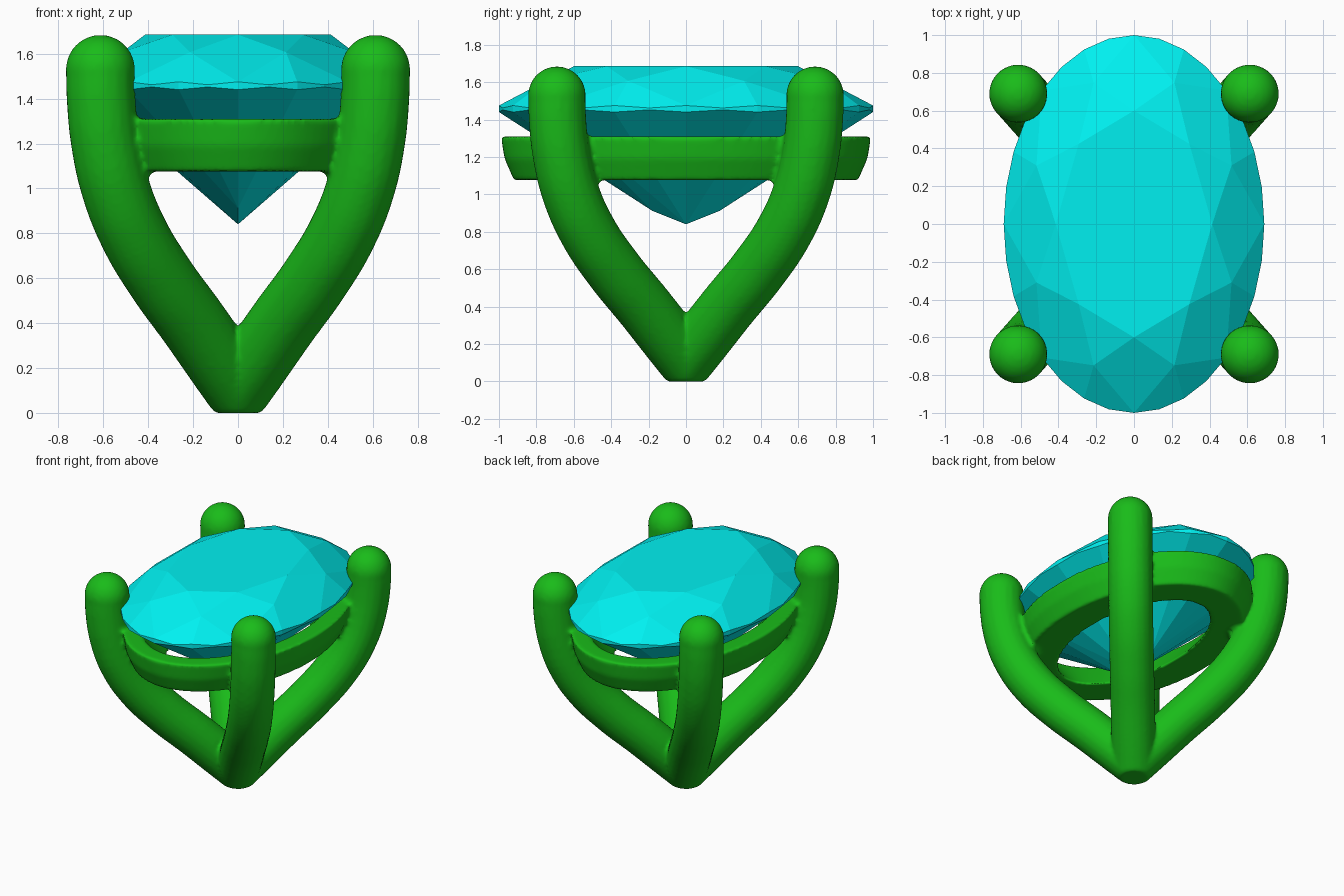
import bpy, bmesh, math
from mathutils import Matrix, Vector

if "Cube" in bpy.data.objects:
    bpy.data.objects.remove(bpy.data.objects["Cube"])

RX, RY = 0.69, 1.0      # half sizes of the oval stone
R = 0.154               # prong radius


def material(name, color):
    m = bpy.data.materials.new(name)
    m.diffuse_color = color
    m.use_nodes = True
    m.node_tree.nodes["Principled BSDF"].inputs["Base Color"].default_value = m.diffuse_color
    return m


def add_object(name, bm, mat):
    me = bpy.data.meshes.new(name)
    bm.to_mesh(me)
    bm.free()
    me.materials.append(mat)
    ob = bpy.data.objects.new(name, me)
    bpy.context.collection.objects.link(ob)
    return ob


def prong_mesh():
    """One curved prong in the +x +y quarter, cut flat where it meets the others."""
    path = [(-.30, -.30), (.06, .20), (.20, .40), (.345, .60), (.465, .80),
            (.545, 1.0), (.59, 1.2), (.61, 1.4), (.613, 1.53)]
    cu = bpy.data.curves.new("prong_path", 'CURVE')
    cu.dimensions = '3D'
    cu.bevel_depth = R
    cu.bevel_resolution = 8
    cu.resolution_u = 8
    cu.use_fill_caps = True
    sp = cu.splines.new('BEZIER')
    sp.bezier_points.add(len(path) - 1)
    for p, (x, z) in zip(sp.bezier_points, path):
        p.co = (x, x * 1.126, z)
        p.handle_left_type = p.handle_right_type = 'AUTO'
    ob = bpy.data.objects.new("prong_path", cu)
    bpy.context.collection.objects.link(ob)
    bpy.context.view_layer.update()
    ev = ob.evaluated_get(bpy.context.evaluated_depsgraph_get())
    bm = bmesh.new()
    bm.from_mesh(ev.to_mesh())
    bpy.data.objects.remove(ob)
    bmesh.ops.remove_doubles(bm, verts=bm.verts, dist=1e-4)
    # trim at the centre planes and the base
    for co, no in (((-.004, 0, 0), (1, 0, 0)), ((0, -.004, 0), (0, 1, 0)), ((0, 0, 0), (0, 0, 1))):
        cut = bmesh.ops.bisect_plane(bm, geom=bm.verts[:] + bm.edges[:] + bm.faces[:],
                                     plane_co=co, plane_no=no, clear_inner=True)
        edges = [e for e in bm.edges if e.is_boundary]
        bmesh.ops.holes_fill(bm, edges=edges, sides=0)
    bmesh.ops.recalc_face_normals(bm, faces=bm.faces)
    # domed tip
    bmesh.ops.create_uvsphere(bm, u_segments=32, v_segments=20, radius=R,
                              matrix=Matrix.Translation((.613, .69, 1.53)))
    me = bpy.data.meshes.new("prong")
    bm.to_mesh(me)
    bm.free()
    return me


def setting(mat):
    bm = bmesh.new()
    prong = prong_mesh()
    for sx in (1, -1):
        for sy in (1, -1):
            n = len(bm.verts)
            f = len(bm.faces)
            bm.from_mesh(prong)
            bm.verts.ensure_lookup_table()
            bm.faces.ensure_lookup_table()
            bmesh.ops.transform(bm, matrix=Matrix.Diagonal((sx, sy, 1, 1)), verts=bm.verts[n:])
            if sx * sy < 0:
                bmesh.ops.reverse_faces(bm, faces=bm.faces[f:])
    bpy.data.meshes.remove(prong)
    # oval seat ring: profile of (inward offset, height)
    profile = [(0, 1.31), (.02, 1.19), (.07, 1.076), (.31, 1.076), (.13, 1.31)]
    N = 96
    rings = []
    for i in range(N):
        a = math.tau * i / N
        rings.append([bm.verts.new(((.675 - o) * math.cos(a), (.99 - o) * math.sin(a), z))
                      for o, z in profile])
    ring_faces = []
    for i in range(N):
        r0, r1 = rings[i], rings[(i + 1) % N]
        for j in range(len(profile)):
            k = (j + 1) % len(profile)
            ring_faces.append(bm.faces.new((r0[j], r0[k], r1[k], r1[j])))
    bmesh.ops.recalc_face_normals(bm, faces=ring_faces)
    ob = add_object("prong_setting", bm, mat)
    # fuse the parts into one cast piece with soft joints
    rm = ob.modifiers.new("fuse", 'REMESH')
    rm.mode = 'VOXEL'
    rm.voxel_size = .015
    rm.use_smooth_shade = True
    sm = ob.modifiers.new("soften", 'SMOOTH')
    sm.factor = .5
    sm.iterations = 4


def gem(mat):
    """Brilliant-cut oval: hull around table, star points, girdle and pavilion."""
    def polar(r, deg, z):
        a = math.radians(deg)
        return Vector((RX * r * math.cos(a), RY * r * math.sin(a), z))
    pts = []
    for k in range(8):
        pts += [polar(.6, 45 * k, 1.685), polar(.81, 45 * k + 22.5, 1.607)]
    for k in range(32):                       # scalloped girdle
        pts += [polar(1, 11.25 * k, 1.462 if k % 2 else 1.475),
                polar(1, 11.25 * k, 1.452 if k % 2 else 1.44)]
    pts += [Vector((0, 0, .84)), Vector((0, .18, .912)), Vector((0, -.18, .912))]
    bm = bmesh.new()
    for p in pts:
        bm.verts.new(p)
    res = bmesh.ops.convex_hull(bm, input=bm.verts)
    bmesh.ops.delete(bm, geom=[v for v in bm.verts if not v.link_faces], context='VERTS')
    bmesh.ops.dissolve_limit(bm, angle_limit=math.radians(1.5), verts=bm.verts, edges=bm.edges)
    bmesh.ops.recalc_face_normals(bm, faces=bm.faces)
    add_object("oval_gem", bm, mat)


setting(material("green_metal", (.01, .5, .01, 1)))
gem(material("cyan_stone", (0, .87, .87, 1)))
